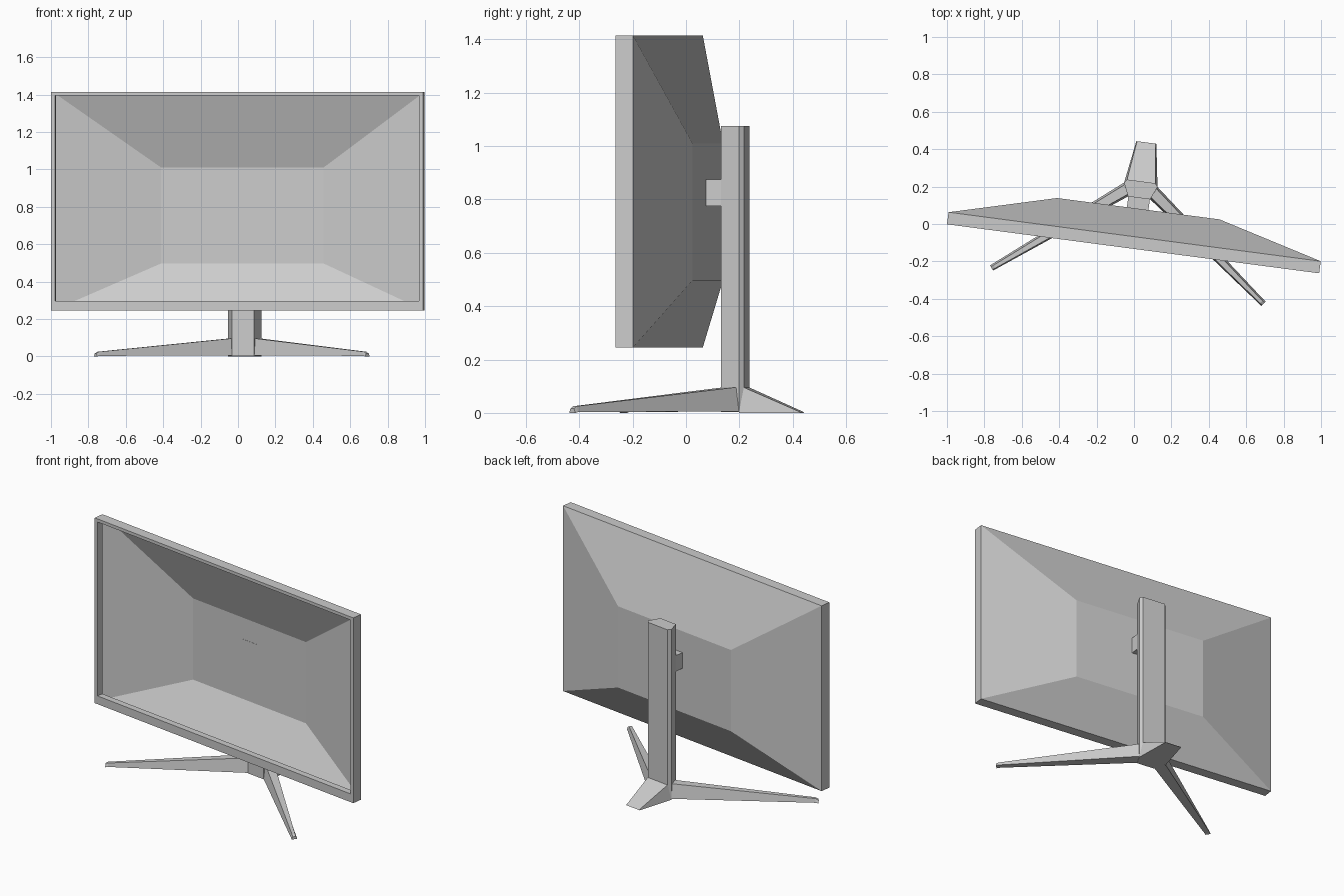
import bpy, bmesh, math
from mathutils import Matrix

if "Cube" in bpy.data.objects:
    bpy.data.objects.remove(bpy.data.objects["Cube"])

TURN = Matrix.Rotation(math.radians(-7.5), 4, 'Z')
SCREEN = Matrix.Translation((-0.005, -0.1325, 0)) @ TURN
STAND = Matrix.Translation((0.035, 0.199, 0)) @ TURN


def loft(name, rings, frame, start=True, end=True):
    """Skin equal-length rings of points, optionally capping the ends."""
    bm = bmesh.new()
    loops = [[bm.verts.new(frame @ Matrix.Translation(p).translation) for p in r] for r in rings]
    n = len(loops[0])
    for a, b in zip(loops, loops[1:]):
        for i in range(n):
            j = (i + 1) % n
            bm.faces.new((a[i], a[j], b[j], b[i]))
    if start:
        bm.faces.new(loops[0][::-1])
    if end:
        bm.faces.new(loops[-1])
    bmesh.ops.recalc_face_normals(bm, faces=bm.faces)
    me = bpy.data.meshes.new(name)
    bm.to_mesh(me)
    bm.free()
    ob = bpy.data.objects.new(name, me)
    bpy.context.collection.objects.link(ob)
    return ob


def rect(w, y, z0, z1):
    return [(-w, y, z0), (w, y, z0), (w, y, z1), (-w, y, z1)]


# Monitor housing: bezel lip, rim and tapered back, open at the front
loft("monitor_housing", [
    rect(0.981, 0.04, 0.297, 1.395),
    rect(0.981, 0.0, 0.297, 1.395),
    rect(1.0035, 0.0, 0.245, 1.415),
    rect(1.0035, 0.065, 0.245, 1.415),
    rect(0.438, 0.216, 0.497, 1.01),
], SCREEN, start=False)

# Six-sided column
half = [(0.06, -0.06), (0.09, 0.011), (0.076, 0.029)]
profile = half + [(-x, y) for x, y in reversed(half)]
loft("stand_column", [[(x, y, z) for x, y in profile] for z in (0.003, 1.075)], STAND)

# Mount block between column and housing
loft("mount_block", [rect(0.058, y, 0.775, 0.875) for y in (-0.119, -0.058)], STAND)

# Two splayed front legs, tapering to thin tips
for side, label in ((-1, "left"), (1, "right")):
    root = [(0.06, -0.06, 0.006), (0.09, 0.011, 0.006), (0.086, 0.0, 0.096), (0.064, -0.05, 0.096)]
    near_tip = [(0.711, -0.538, 0.003), (0.731, -0.512, 0.003), (0.725, -0.519, 0.025), (0.714, -0.533, 0.025)]
    tip = [(0.723, -0.547, 0.0), (0.743, -0.521, 0.0), (0.739, -0.527, 0.016), (0.727, -0.542, 0.016)]
    loft(label + "_front_leg", [[(side * x, y, z) for x, y, z in r] for r in (root, near_tip, tip)],
         STAND, start=False)

# Short wedge foot at the back
loft("rear_foot", [
    [(-0.09, 0.011, 0.0), (0.09, 0.011, 0.0), (0.078, 0.018, 0.1), (-0.078, 0.018, 0.1)],
    [(-0.054, 0.239, 0.0), (0.054, 0.239, 0.0), (0.05, 0.236, 0.004), (-0.05, 0.236, 0.004)],
], STAND)
